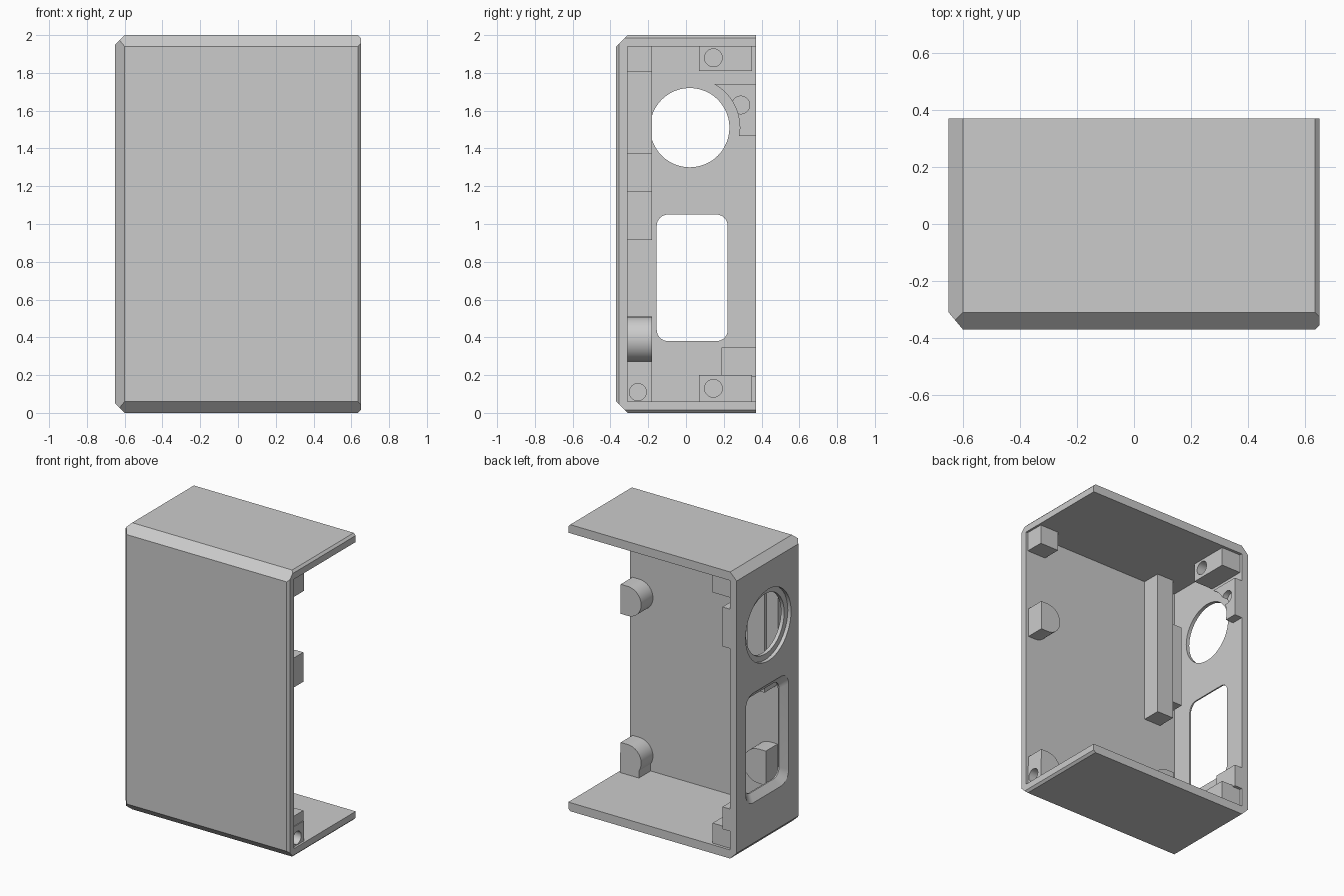
import bpy, bmesh, math
from mathutils import Vector, Matrix

cube = bpy.data.objects.get("Cube")
if cube:
    bpy.data.objects.remove(cube)

grey = bpy.data.materials.new("plain_grey")
grey.use_nodes = True
grey.diffuse_color = (0.6, 0.6, 0.6, 1)
grey.node_tree.nodes["Principled BSDF"].inputs["Base Color"].default_value = (0.6, 0.6, 0.6, 1)


def finish(name, bm):
    bmesh.ops.recalc_face_normals(bm, faces=bm.faces[:])
    mesh = bpy.data.meshes.new(name)
    bm.to_mesh(mesh)
    bm.free()
    mesh.materials.append(grey)
    ob = bpy.data.objects.new(name, mesh)
    bpy.context.collection.objects.link(ob)
    return ob


def box_bm(x, y, z):
    bm = bmesh.new()
    bmesh.ops.create_cube(bm, size=1)
    for v in bm.verts:
        v.co = Vector([r[0] if c < 0 else r[1] for c, r in zip(v.co, (x, y, z))])
    return bm


def box(name, x, y, z):
    return finish(name, box_bm(x, y, z))


def cylinder(name, start, direction, radius, length):
    d = Vector(direction)
    bm = bmesh.new()
    bmesh.ops.create_cone(bm, cap_ends=True, segments=48, radius1=radius, radius2=radius, depth=length)
    turn = d.to_track_quat('Z', 'Y').to_matrix().to_4x4()
    bm.transform(Matrix.Translation(Vector(start) + d * length / 2) @ turn)
    return finish(name, bm)


def loft(name, lower, upper):
    """Solid between two matching loops."""
    bm = bmesh.new()
    a = [bm.verts.new(p) for p in lower]
    b = [bm.verts.new(p) for p in upper]
    bm.faces.new(a)
    bm.faces.new(b)
    for i in range(len(a)):
        j = (i + 1) % len(a)
        bm.faces.new((a[i], a[j], b[j], b[i]))
    return finish(name, bm)


def cut(ob, *cutters):
    for c in cutters:
        mod = ob.modifiers.new("cut", 'BOOLEAN')
        mod.operation, mod.solver, mod.object = 'DIFFERENCE', 'EXACT', c
        bpy.context.view_layer.objects.active = ob
        bpy.ops.object.modifier_apply(modifier=mod.name)
        bpy.data.objects.remove(c)


def rounded_rect(x, grow):
    """Rounded window outline on a plane of constant x."""
    pts, r = [], 0.06 + grow * 0.5
    hy, hz = 0.188 + grow - r, 0.335 + grow - r
    for k, (sy, sz) in enumerate(((1, 1), (-1, 1), (-1, -1), (1, -1))):
        for i in range(9):
            t = math.pi / 2 * (k + i / 8)
            pts.append((x, 0.033 + sy * hy + r * math.cos(t), 0.715 + sz * hz + r * math.sin(t)))
    return pts


# Shell: block with chamfered edges, hollow and open at the back and one side
bm = box_bm((-0.65, 0.65), (-0.37, 0.37), (0, 2))
planes = [((0, -0.37, 0.06), (0, -1, -1)), ((0, -0.37, 1.94), (0, -1, 1)),
          ((-0.65, -0.31, 0), (-0.06, -0.05, 0)),
          ((-0.65, 0, 0.05), (-1, 0, -1)), ((-0.65, 0, 1.95), (-1, 0, 1)),
          ((0.635, -0.37, 0), (1, -1, 0)),
          ((0.635, 0, 0), (1, 0, -1)), ((0.635, 0, 2), (1, 0, 1))]
for co, no in planes:
    res = bmesh.ops.bisect_plane(bm, geom=bm.verts[:] + bm.edges[:] + bm.faces[:], dist=1e-5,
                                 plane_co=co, plane_no=Vector(no).normalized(), clear_outer=True)
    bmesh.ops.contextual_create(bm, geom=[e for e in res["geom_cut"] if isinstance(e, bmesh.types.BMEdge)])
shell = finish("case_shell", bm)
cut(shell, box("cavity", (-0.6, 1), (-0.31, 1), (0.06, 1.94)))

# Round opening with outer step, and rounded window with outer bevel
eye = (0.02, 1.51)
cut(shell,
    cylinder("round_hole", (-0.8, *eye), (1, 0, 0), 0.21, 0.3),
    cylinder("round_step", (-0.8, *eye), (1, 0, 0), 0.25, 0.175),
    loft("window_hole", rounded_rect(-0.8, 0), rounded_rect(-0.5, 0)),
    loft("window_bevel", rounded_rect(-0.66, 0.06), rounded_rect(-0.61, 0)))

parts = [shell]


def corner_holes(z):
    return (cylinder("bore", (0.5, -0.255, z), (1, 0, 0), 0.045, 0.3),
            cylinder("counterbore", (0.605, -0.255, z), (1, 0, 0), 0.062, 0.3))


# Corner screw bosses on the open side
for name, z, span in (("lower", 0.11, (0.05, 0.2)), ("upper", 1.9, (1.805, 1.95))):
    boss = box(name + "_corner_boss", (0.49, 0.635), (-0.32, -0.18), span)
    cut(boss, *corner_holes(z))
    parts.append(boss)


# Standoffs on the front panel, flat on one side and rounded on the other
def standoff(name, x, z, r, side):
    outline = [(x + side * 0.055, z - r), (x + side * 0.055, z + r)]
    for i in range(17):
        t = math.pi * (0.5 - i / 16)
        outline.append((x - side * r * math.cos(t), z + r * math.sin(t)))
    ob = loft(name, [(a, -0.32, b) for a, b in outline], [(a, -0.18, b) for a, b in outline])
    cut(ob, cylinder("screw_hole", (x, -0.28, z), (0, 1, 0), 0.033, 0.3))
    parts.append(ob)
    return ob


standoff("upper_standoff", 0.575, 1.272, 0.103, 1)
low = standoff("lower_standoff", 0.575, 0.168, 0.103, 1)
cut(low, *corner_holes(0.11))
standoff("inner_standoff", -0.435, 0.39, 0.12, -1)

# Long rail hanging from the top, with a rib beside it
rail = box("long_rail", (-0.48, -0.35), (-0.32, -0.18), (0.915, 1.95))
cut(rail, cylinder("rail_hole", (-0.415, -0.28, 1.83), (0, 1, 0), 0.033, 0.3))
rib = box("rail_rib", (-0.57, -0.475), (-0.32, -0.2), (1.05, 1.63))
parts += [rail, rib]

# Square bosses in the back corners of the side wall
for name, z, span in (("lower", 0.13, (0.05, 0.2)), ("upper", 1.88, (1.81, 1.95))):
    boss = box(name + "_back_boss", (-0.61, -0.45), (0.07, 0.35), span)
    cut(boss,
        cylinder("side_hole", (-0.58, 0.145, z), (1, 0, 0), 0.047, 0.3),
        cylinder("back_hole", (-0.53, 0.25, z), (0, 1, 0), 0.042, 0.3))
    parts.append(boss)

# Thin pads with round pockets on the side wall; the upper one follows the opening
upper = box("upper_pad", (-0.61, -0.54), (0.07, 0.37), (1.465, 1.74))
cut(upper, cylinder("pad_arc", (-0.7, *eye), (1, 0, 0), 0.265, 0.4),
    cylinder("pocket", (-0.58, 0.29, 1.63), (1, 0, 0), 0.047, 0.2))
lower = box("lower_pad", (-0.61, -0.54), (0.187, 0.37), (0.19, 0.345))
cut(lower, cylinder("pocket", (-0.58, 0.29, 0.29), (1, 0, 0), 0.047, 0.2))
parts += [upper, lower]

# Smooth round surfaces, sharp edges kept
for ob in bpy.context.view_layer.objects:
    ob.select_set(ob in parts)
bpy.context.view_layer.objects.active = shell
bpy.ops.object.shade_smooth_by_angle(angle=math.radians(25))
